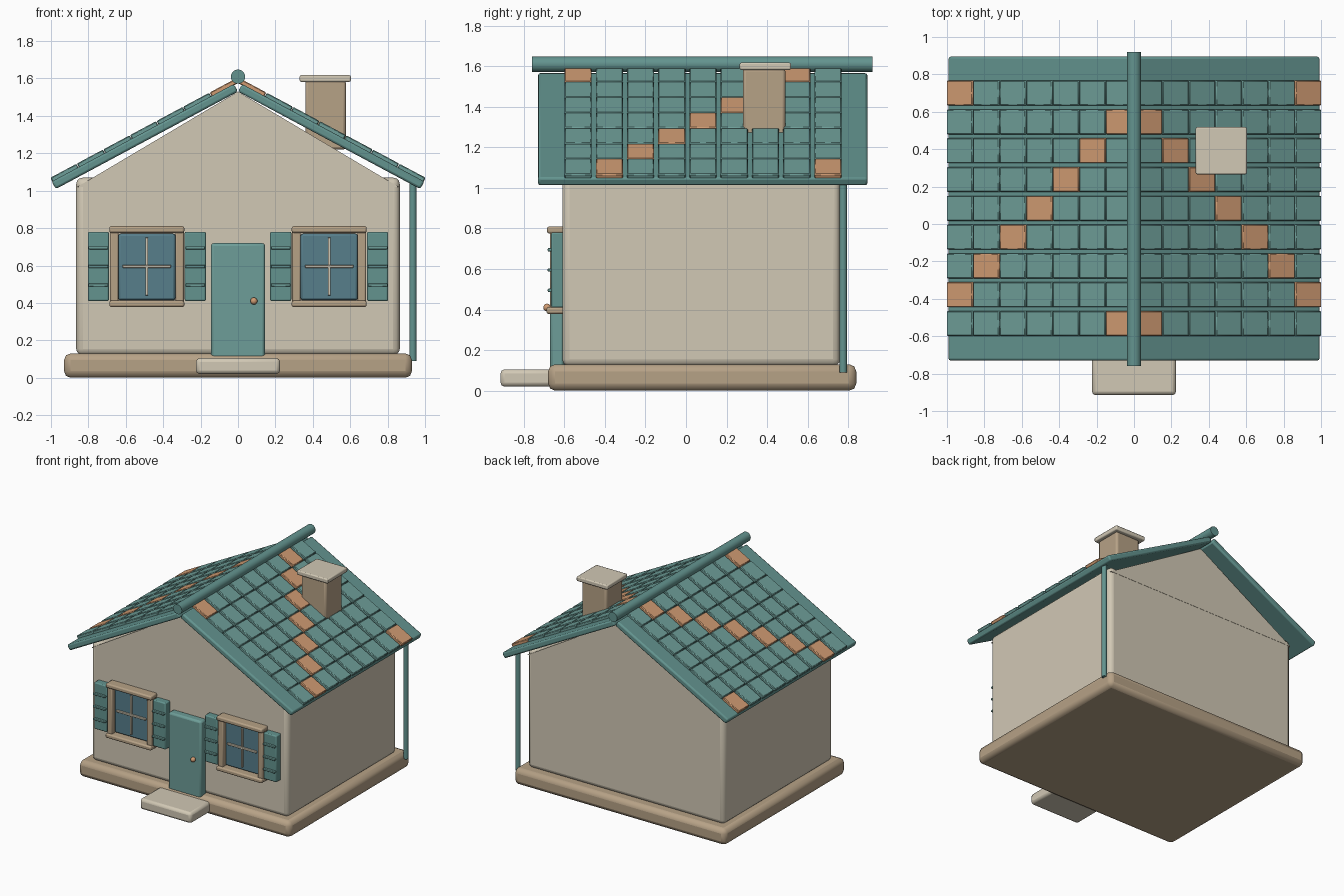
import bpy, bmesh
from math import atan, radians, pi
from mathutils import Matrix, Vector

cube = bpy.data.objects.get("Cube")
if cube:
    bpy.data.objects.remove(cube)


def material(name, r, g, b):
    m = bpy.data.materials.new(name)
    m.use_nodes = True
    m.diffuse_color = (r, g, b, 1)
    m.node_tree.nodes["Principled BSDF"].inputs["Base Color"].default_value = (r, g, b, 1)
    return m


CREAM = material("cream plaster", .64, .58, .46)
STONE = material("brown stone", .47, .36, .24)
TEAL = material("teal tile", .155, .34, .315)
DARK_TEAL = material("teal trim", .125, .295, .275)
ORANGE = material("orange clay", .63, .33, .17)
GLASS = material("blue glass", .095, .21, .26)


def finish(name, bm, mats, bevel=0.0, mirror=False, segments=2):
    """Turn a bmesh into an object, with optional mirror and rounded edges."""
    bmesh.ops.recalc_face_normals(bm, faces=bm.faces)
    mesh = bpy.data.meshes.new(name)
    bm.to_mesh(mesh)
    bm.free()
    for m in mats:
        mesh.materials.append(m)
    obj = bpy.data.objects.new(name, mesh)
    bpy.context.collection.objects.link(obj)
    if bevel:
        mod = obj.modifiers.new("Rounded edges", 'BEVEL')
        mod.width, mod.segments = bevel, segments
    if mirror:
        obj.modifiers.new("Mirror", 'MIRROR')
    bpy.ops.object.select_all(action='DESELECT')
    bpy.context.view_layer.objects.active = obj
    obj.select_set(True)
    bpy.ops.object.shade_smooth_by_angle(angle=radians(35))
    return obj


def add_box(bm, x, y, z, frame=Matrix()):
    """Add a box given by (low, high) ranges, placed in a frame."""
    centre = Vector([(a + b) / 2 for a, b in (x, y, z)])
    size = [b - a for a, b in (x, y, z)]
    mat = frame @ Matrix.Translation(centre) @ Matrix.Diagonal((*size, 1))
    verts = bmesh.ops.create_cube(bm, size=1, matrix=mat)["verts"]
    return {f for v in verts for f in v.link_faces}


def box(name, x, y, z, mat, bevel=0.0, mirror=False, frame=Matrix(), segments=2):
    bm = bmesh.new()
    add_box(bm, x, y, z, frame)
    return finish(name, bm, [mat], bevel, mirror, segments)


def rod(name, centre, radius, length, mat, turn=Matrix()):
    bm = bmesh.new()
    bmesh.ops.create_cone(bm, cap_ends=True, segments=20, radius1=radius, radius2=radius,
                          depth=length, matrix=Matrix.Translation(centre) @ turn)
    return finish(name, bm, [mat])


# Foundation, walls and front step
box("foundation", (-.93, .93), (-.68, .84), (0, .13), STONE, .035)
box("walls", (-.865, .865), (-.61, .76), (.12, 1.07), CREAM, .035, segments=3)
box("front_step", (-.225, .225), (-.915, -.6), (.02, .105), CREAM, .02)

# Gable: triangular profile extruded front to back
bm = bmesh.new()
face = bm.faces.new([bm.verts.new((x, -.612, z)) for x, z in ((-.86, 1.02), (.86, 1.02), (0, 1.53))])
new = bmesh.ops.extrude_face_region(bm, geom=[face])["geom"]
bmesh.ops.translate(bm, vec=(0, 1.374, 0),
                    verts=[g for g in new if isinstance(g, bmesh.types.BMVert)])
finish("gable", bm, [CREAM])

# Roof: slab and tiles in a sloping frame, mirrored to the other side
slope = Matrix.Translation((0, 0, 1.53)) @ Matrix.Rotation(atan(.535), 4, 'Y')
box("roof_slab", (0, 1.105), (-.73, .895), (0, .046), DARK_TEAL, .012, True, slope)

bm = bmesh.new()
pitch = .161
for row in range(9):
    y = .70 - .154 * row
    accent = (7 - row) % 7
    for col in range(7):
        end = 1.102 - pitch * col
        faces = add_box(bm, (end - pitch + .003, end), (y - .067, y + .067), (.04, .067), slope)
        for f in faces:
            f.material_index = int(col == accent)
finish("roof_tiles", bm, [TEAL, ORANGE], .005, True, 1)

rod("ridge_beam", (0, .08, 1.61), .038, 1.68, DARK_TEAL, Matrix.Rotation(pi / 2, 4, 'X'))

# Chimney
box("chimney_shaft", (.36, .577), (.28, .49), (1.22, 1.59), STONE, .015)
box("chimney_cap", (.33, .603), (.265, .518), (1.582, 1.618), CREAM, .008)

# Downpipe at the back corner
rod("downpipe", (.935, .775, .565), .019, .95, DARK_TEAL)

# Door
box("door", (-.145, .145), (-.672, -.6), (.105, .72), TEAL, .015)
bm = bmesh.new()
bmesh.ops.create_uvsphere(bm, u_segments=16, v_segments=10, radius=.019,
                          matrix=Matrix.Translation((.085, -.685, .41)))
finish("door_knob", bm, [ORANGE])

# Windows, built on one side and mirrored
box("window_glass", (.335, .64), (-.64, -.6), (.415, .77), GLASS, .012, True)
for name, x in (("inner", (.29, .335)), ("outer", (.64, .685))):
    box(name + "_window_jamb", x, (-.67, -.6), (.4, .785), STONE, .008, True)
box("window_lintel", (.287, .688), (-.685, -.6), (.775, .81), STONE, .01, True)
box("window_sill", (.287, .688), (-.688, -.6), (.378, .412), STONE, .01, True)
box("vertical_glazing_bar", (.48, .495), (-.652, -.63), (.44, .75), CREAM, .003, True)
box("horizontal_glazing_bar", (.358, .617), (-.654, -.63), (.588, .603), CREAM, .003, True)

# Shutters with raised slats
for name, (a, b) in (("inner", (.172, .285)), ("outer", (.69, .803))):
    box(name + "_shutter", (a, b), (-.665, -.6), (.41, .78), DARK_TEAL, .008, True)
    bm = bmesh.new()
    for z in (.495, .595, .695):
        add_box(bm, (a + .004, b - .004), (-.682, -.66), (z - .008, z + .008))
    finish(name + "_shutter_slats", bm, [TEAL], .004, True)
